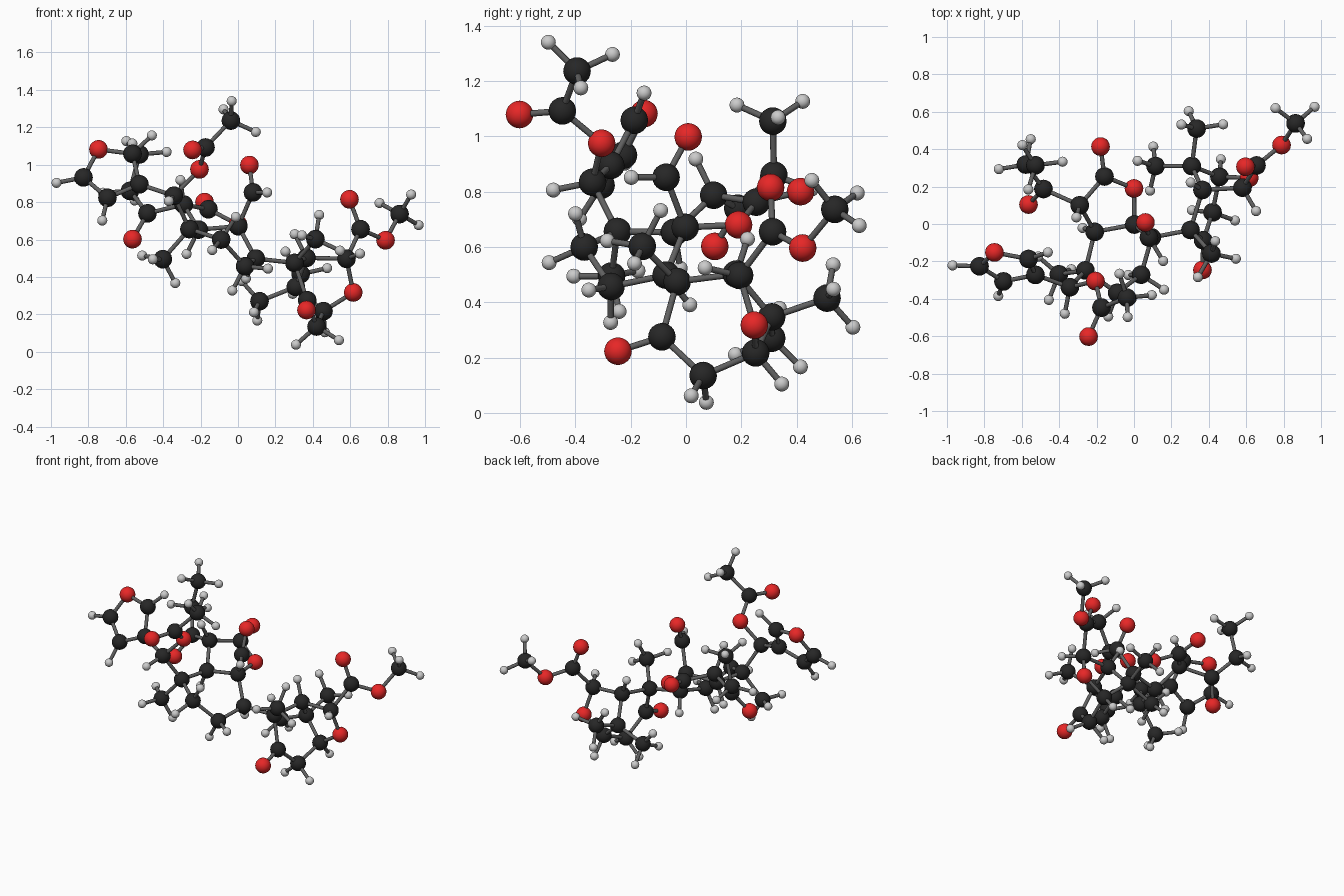
import bpy, bmesh
from math import radians
from mathutils import Vector, Matrix

if "Cube" in bpy.data.objects:
    bpy.data.objects.remove(bpy.data.objects["Cube"])

# Heavy atoms, grouped by fragment (name: centre); names start with C or O
furan = {
    "C_f1": (-.527, -.272, .895), "C_f2": (-.564, -.187, 1.058), "O_f": (-.746, -.152, 1.082),
    "C_f3": (-.826, -.226, .932), "C_f4": (-.698, -.307, .823)}
acetate = {
    "C_17": (-.343, -.338, .834), "O_a1": (-.206, -.305, .975), "C_a1": (-.174, -.447, 1.092),
    "O_a2": (-.243, -.602, 1.079), "C_a2": (-.038, -.394, 1.236)}
upper_ring = {
    "C_13": (-.26, -.248, .656), "C_18": (-.402, -.269, .495), "C_14": (-.21, -.042, .653),
    "C_8": (.002, -.003, .671), "C_9": (.095, -.072, .498), "C_11": (.038, -.271, .457),
    "C_12": (-.09, -.368, .6), "C_ald": (.08, -.072, .852), "O_ald": (.061, .008, .998)}
lactone = {
    "C_15": (-.29, .1, .787), "C_16": (-.158, .254, .762), "O_16": (-.179, .414, .8),
    "O_ring": (0, .19, .68)}
propanoyl = {
    "C_p1": (-.484, .187, .74), "O_p": (-.564, .104, .602), "C_p2": (-.578, .318, .86),
    "C_p3": (-.527, .314, 1.055)}
lower_ring = {
    "C_10": (.302, -.032, .475), "C_19": (.414, -.158, .602), "C_1": (.37, -.087, .275),
    "O_1": (.366, -.246, .223), "C_2": (.42, .062, .135), "C_3": (.457, .252, .217),
    "C_4": (.309, .31, .347), "C_5": (.366, .182, .502), "C_28": (.115, .31, .27),
    "C_29": (.335, .51, .415), "O_3": (.616, .247, .317)}
methyl_ester = {
    "C_6": (.58, .194, .497), "C_e1": (.655, .313, .655), "O_e1": (.596, .306, .815),
    "O_e2": (.789, .422, .596), "C_e2": (.864, .538, .736)}

atoms = {}
for group in (furan, acetate, upper_ring, lactone, propanoyl, lower_ring, methyl_ester):
    atoms.update({n: Vector(p) for n, p in group.items()})

# Chains of bonded atoms
chains = [
    "C_f1 C_f2 O_f C_f3 C_f4 C_f1 C_17 O_a1 C_a1 C_a2", "C_a1 O_a2",
    "C_17 C_13 C_14 C_8 C_9 C_11 C_12 C_13 C_18", "C_8 C_ald O_ald",
    "C_14 C_15 C_16 O_ring C_8", "C_16 O_16", "C_15 C_p1 C_p2 C_p3", "C_p1 O_p",
    "C_9 C_10 C_1 C_2 C_3 C_4 C_5 C_10 C_19", "C_1 O_1", "C_28 C_4 C_29",
    "C_3 O_3 C_6 C_5", "C_6 C_e1 O_e2 C_e2", "C_e1 O_e1"]
bonds = []
for c in chains:
    names = c.split()
    bonds += list(zip(names, names[1:]))

CH = .147


def directions(name):
    return [(atoms[b if a == name else a] - atoms[name]).normalized()
            for a, b in bonds if name in (a, b)]


hydrogens = []  # (parent, position)

# Single hydrogens point away from their neighbours
for n in "C_f2 C_f3 C_f4 C_17 C_14 C_9 C_ald C_15 C_3 C_5 C_6".split():
    away = -sum(directions(n), Vector()).normalized()
    hydrogens.append((n, atoms[n] + away * CH))

# Hydrogen pairs straddle the neighbour plane
for n in "C_11 C_12 C_p2 C_2".split():
    u, v = directions(n)
    away, side = -(u + v).normalized(), u.cross(v).normalized()
    for s in (-1, 1):
        hydrogens.append((n, atoms[n] + (away * .59 + side * s * .807) * CH))

# Methyl triples, each turned towards one observed hydrogen
methyls = {
    "C_a2": (.094, -.38, 1.178), "C_18": (-.35, -.245, .362), "C_p3": (-.388, .331, 1.088),
    "C_19": (.436, -.092, .736), "C_28": (.1, .412, .167), "C_29": (.473, .545, .45),
    "C_e2": (.926, .456, .841)}
for n, hint in methyls.items():
    axis = -directions(n)[0]
    h = Vector(hint) - atoms[n]
    side = (h - axis * h.dot(axis)).normalized()
    for k in range(3):
        d = axis * .334 + Matrix.Rotation(radians(120 * k), 3, axis) @ side * .943
        hydrogens.append((n, atoms[n] + d * CH))


def material(name, rgb):
    m = bpy.data.materials.new(name)
    m.diffuse_color = (*rgb, 1)
    m.use_nodes = True
    m.node_tree.nodes["Principled BSDF"].inputs["Base Color"].default_value = m.diffuse_color
    return m


def mesh(name, mat, radius=0):
    bm = bmesh.new()
    if radius:
        bmesh.ops.create_icosphere(bm, subdivisions=3, radius=radius)
    else:
        bmesh.ops.create_cone(bm, cap_ends=True, segments=12, radius1=.0115, radius2=.0115, depth=1)
    for f in bm.faces:
        f.smooth = len(f.verts) < 5
    me = bpy.data.meshes.new(name)
    bm.to_mesh(me)
    bm.free()
    me.materials.append(mat)
    return me


carbon = mesh("carbon", material("carbon_black", (.02, .02, .02)), .05)
oxygen = mesh("oxygen", material("oxygen_red", (.8, .02, .02)), .05)
hydrogen = mesh("hydrogen", material("hydrogen_grey", (.6, .6, .6)), .027)
rod = mesh("bond", material("bond_grey", (.12, .12, .12)))


def place(name, me, loc):
    ob = bpy.data.objects.new(name, me)
    ob.location = loc
    bpy.context.collection.objects.link(ob)
    return ob


def bond(name, a, b):
    ob = place(name, rod, (a + b) / 2)
    ob.rotation_euler = (b - a).to_track_quat('Z', 'Y').to_euler()
    ob.scale = (1, 1, (b - a).length)


# Balls and sticks
for n, p in atoms.items():
    kind, tag = n.split("_")
    place(("carbon_" if kind == "C" else "oxygen_") + tag, carbon if kind == "C" else oxygen, p)
for i, (a, b) in enumerate(bonds):
    bond(f"bond_{i + 1}", atoms[a], atoms[b])
for i, (n, p) in enumerate(hydrogens):
    place(f"hydrogen_{i + 1}", hydrogen, p)
    bond(f"hydrogen_bond_{i + 1}", atoms[n], p)
